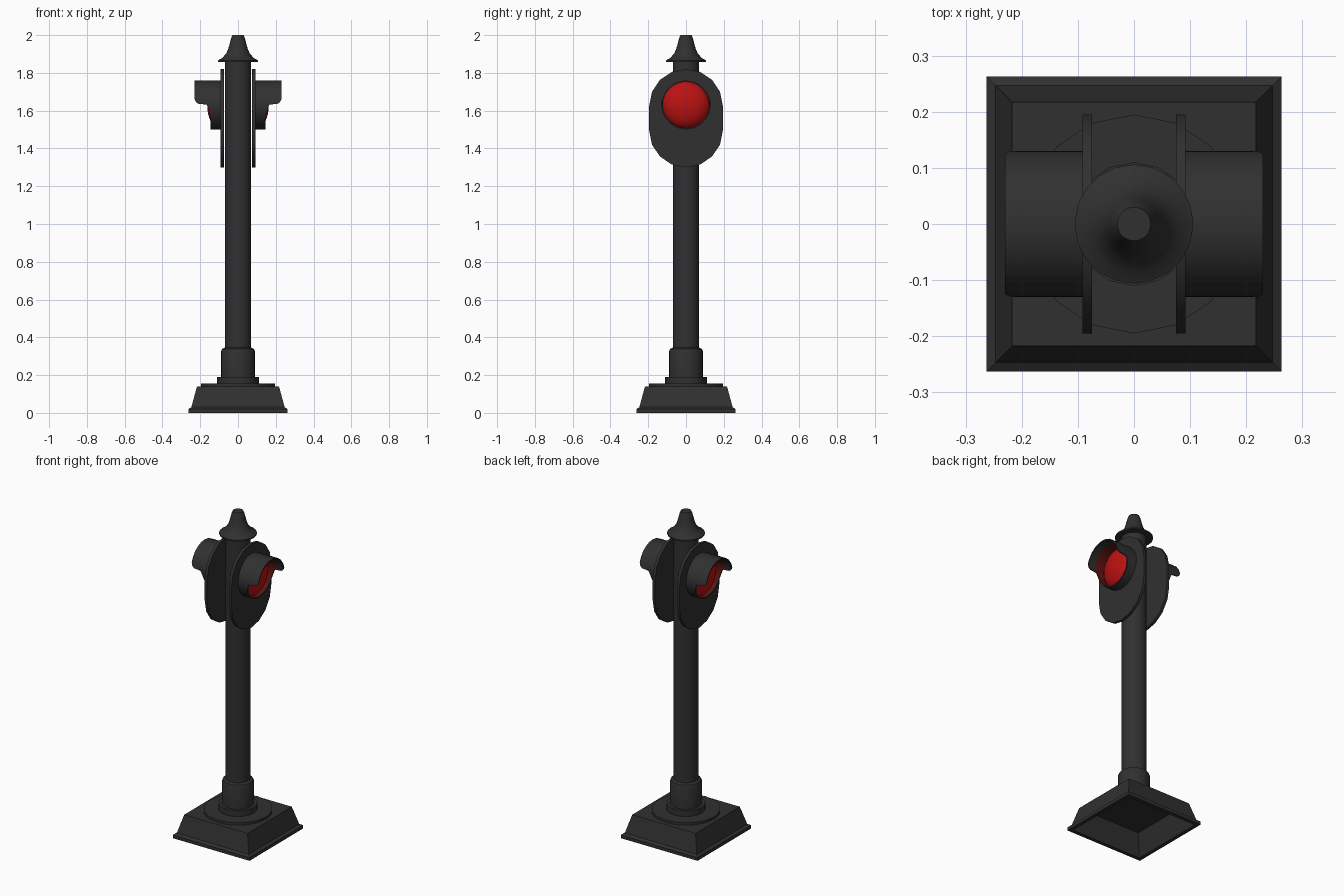
import bpy, bmesh
from math import sin, cos, pi, radians, sqrt

cube = bpy.data.objects.get("Cube")
if cube:
    bpy.data.objects.remove(cube, do_unlink=True)


def material(name, color, roughness=0.7):
    m = bpy.data.materials.new(name)
    m.use_nodes = True
    m.diffuse_color = (*color, 1)
    bsdf = m.node_tree.nodes["Principled BSDF"]
    bsdf.inputs["Base Color"].default_value = (*color, 1)
    bsdf.inputs["Roughness"].default_value = roughness
    return m


IRON = material("dark iron", (0.03, 0.03, 0.03))
RED = material("red glass", (0.5, 0.006, 0.006))
GLOW = material("dark red lining", (0.12, 0.006, 0.006))


def finish(name, bm, mats, angle=40):
    bmesh.ops.recalc_face_normals(bm, faces=bm.faces)
    mesh = bpy.data.meshes.new(name)
    bm.to_mesh(mesh)
    bm.free()
    for m in mats:
        mesh.materials.append(m)
    obj = bpy.data.objects.new(name, mesh)
    bpy.context.collection.objects.link(obj)
    bpy.ops.object.select_all(action='DESELECT')
    obj.select_set(True)
    bpy.context.view_layer.objects.active = obj
    if angle:
        bpy.ops.object.shade_smooth_by_angle(angle=radians(angle))
    return obj


def lathe(name, profile, sides=16, square=False, angle=40):
    """Stack rings of (radius, z) and close both ends."""
    bm = bmesh.new()
    scale, turn = (sqrt(2), pi / 4) if square else (1, 0)
    rings = []
    for r, z in profile:
        rings.append([bm.verts.new((r * scale * cos(turn + 2 * pi * i / sides),
                                    r * scale * sin(turn + 2 * pi * i / sides), z))
                      for i in range(sides)])
    for a, b in zip(rings, rings[1:]):
        for i in range(sides):
            j = (i + 1) % sides
            bm.faces.new((a[i], a[j], b[j], b[i]))
    bm.faces.new(rings[0])
    bm.faces.new(rings[-1])
    return finish(name, bm, [IRON], angle)


# Hollow square foot: inner ceiling, inner slope, rim, outer slope, top
lathe("base", [(0.19, 0.12), (0.24, 0.0), (0.263, 0.0), (0.263, 0.02),
               (0.247, 0.03), (0.217, 0.14)], sides=4, square=True, angle=0)

# Round post parts
lathe("base_disc", [(0.195, 0.135), (0.195, 0.155)])
lathe("collar", [(0.11, 0.15), (0.11, 0.19)])
lathe("sleeve", [(0.09, 0.185), (0.09, 0.325), (0.085, 0.338), (0.07, 0.345)], 24)
lathe("post", [(0.07, 0.34), (0.07, 1.865)], 24)
lathe("finial", [(0.07, 1.858), (0.106, 1.858), (0.106, 1.866), (0.085, 1.878),
                 (0.064, 1.9), (0.052, 1.925), (0.044, 1.955), (0.036, 1.985),
                 (0.03, 2.0)], 20)

LAMP_Z, HOOD_R, BACK = 1.63, 0.13, 0.09
# Hood edge on one side: angle above horizontal, reach along x
EDGE = [(-90, 0.145), (-70, 0.145), (-50, 0.146), (-32, 0.147), (-18, 0.151),
        (-8, 0.157), (1, 0.166), (3, 0.21), (7, 0.222), (15, 0.23),
        (30, 0.23), (45, 0.23), (60, 0.23), (75, 0.23), (90, 0.23)]


def backing_plate(side, label):
    bm = bmesh.new()
    steps, r = 8, 0.195
    outline = []
    for start, centre in ((0, 1.625), (pi, 1.495)):
        for i in range(steps + 1):
            a = start + pi * i / steps
            outline.append((r * cos(a), centre + r * sin(a)))
    face = bm.faces.new([bm.verts.new((side * 0.075, y, z)) for y, z in outline])
    ext = bmesh.ops.extrude_face_region(bm, geom=[face])
    moved = [v for v in ext["geom"] if isinstance(v, bmesh.types.BMVert)]
    bmesh.ops.translate(bm, verts=moved, vec=(side * 0.017, 0, 0))
    finish(label + "_backing_plate", bm, [IRON], 30)


def lamp_hood(side, label):
    bm = bmesh.new()
    around = EDGE + [(180 - a, x) for a, x in reversed(EDGE[1:-1])]
    loops = []
    inner = HOOD_R - 0.007
    for a, reach in around:
        y, z = cos(radians(a)), sin(radians(a))
        mid = min(reach - 0.005, 0.18)
        points = [(BACK, HOOD_R), (reach, HOOD_R), (reach, inner),
                  (mid, inner), (BACK, inner)]
        loops.append([bm.verts.new((side * x, y * r, LAMP_Z + z * r))
                      for x, r in points])
    for i, a in enumerate(loops):
        b = loops[(i + 1) % len(loops)]
        for k in range(5):
            m = (k + 1) % 5
            f = bm.faces.new((a[k], a[m], b[m], b[k]))
            f.material_index = 1 if k == 3 else 0
    finish(label + "_lamp_hood", bm, [IRON, GLOW], 40)


def lens(side, label):
    bm = bmesh.new()
    bmesh.ops.create_uvsphere(bm, u_segments=32, v_segments=16, radius=1)
    cut = bmesh.ops.bisect_plane(bm, geom=bm.verts[:] + bm.edges[:] + bm.faces[:],
                                 plane_co=(0, 0, 0), plane_no=(side, 0, 0),
                                 clear_inner=True)
    for v in bm.verts:
        v.co = (v.co.x * 0.065 + side * 0.098, v.co.y * 0.124,
                v.co.z * 0.124 + LAMP_Z)
    finish(label + "_lens", bm, [RED], 60)


for side, label in ((1, "left"), (-1, "right")):
    backing_plate(side, label)
    lamp_hood(side, label)
    lens(side, label)
